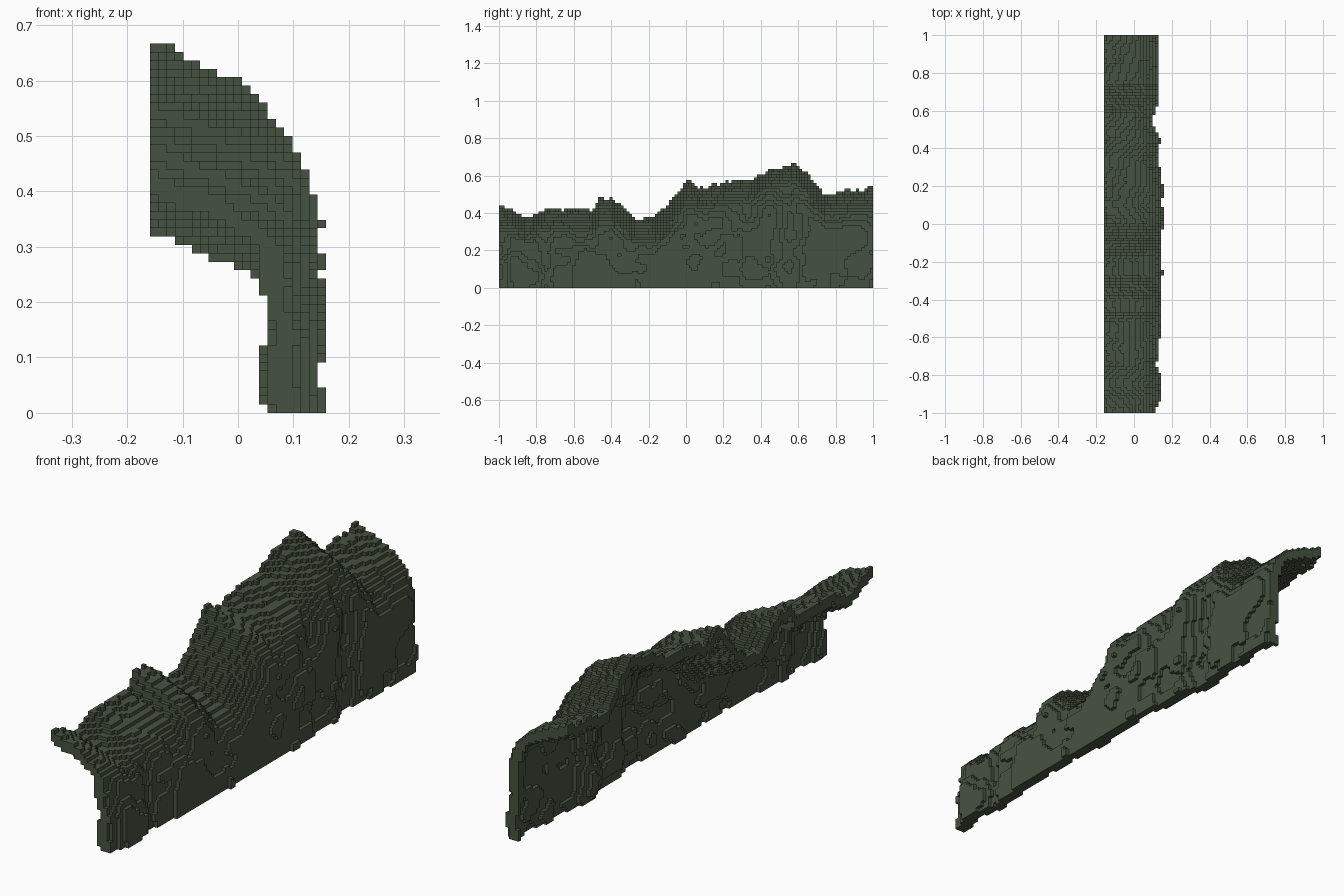
import bpy, bmesh, math
from mathutils import Vector, noise

if "Cube" in bpy.data.objects:
    bpy.data.objects.remove(bpy.data.objects["Cube"])

# voxel grid
NX, NY, NZ = 21, 132, 46
C = 2.0 / NY
X0 = -NX * C / 2

# crest height along y, and furthest reach of the wall along y
CREST = [(-1, .44), (-.95, .42), (-.85, .38), (-.75, .425), (-.5, .42), (-.46, .49), (-.4, .49),
         (-.36, .45), (-.3, .4), (-.27, .365), (-.18, .37), (-.1, .45), (0, .57), (.1, .54), (.2, .565),
         (.35, .58), (.42, .62), (.5, .645), (.58, .67), (.63, .63), (.7, .55), (.75, .505), (.85, .52), (1, .54)]
REACH = [(-1, .11), (-.97, .115), (-.93, .14), (-.8, .14), (-.75, .11), (-.7, .13), (-.6, .14),
         (-.3, .14), (-.27, .15), (-.1, .14), (.05, .155), (.18, .15), (.28, .14), (.33, .12),
         (.45, .135), (.5, .11), (.55, .09), (.6, .11), (.65, .13), (.9, .13), (1, .12)]


def lerp_table(table, t):
    for (a, va), (b, vb) in zip(table, table[1:]):
        if t <= b:
            return va + (vb - va) * max(0, (t - a) / (b - a))
    return table[-1][1]


def relief(y, z):
    # craggy dents, 0 at the furthest reach
    n = noise.noise(Vector((y * 5, z * 8, 3.1))) + .6 * noise.noise(Vector((y * 12, z * 14, 7.7)))
    return .028 * max(0, min(1.2, n + .3))


def solid(x, z, crest, reach):
    # under a gently sloping roof that rounds over into an upright wall
    u = (x + .16) / (reach + .16)
    return u <= 1 and z <= crest - .11 * max(u, 0) - .12 * max(u, 0) ** 8


# fill the cells of the curved shell
filled = set()
for j in range(NY):
    y = -1 + (j + .5) * C
    ridge = lerp_table(CREST, y)
    ragged = .02 * noise.noise(Vector((y * 25, 0, 0)))
    reach = lerp_table(REACH, y) + .004
    for k in range(NZ):
        z = (k + .5) * C
        wall = reach - relief(y, z)
        t = .045 + .016 * noise.noise(Vector((y * 6, z * 9, 20)))
        for i in range(NX):
            x = X0 + (i + .5) * C
            crest = ridge + ragged * max(0, -x / .16) + .014 * noise.noise(Vector((y * 8, x * 12, 5)))
            if solid(x, z, crest, wall) and not (
                    solid(x + t, z, crest, wall) and solid(x, z + .045, crest, wall)):
                filled.add((i, j, k))

# skin the exposed cell sides
bm = bmesh.new()
verts = {}


def corner(p):
    if p not in verts:
        verts[p] = bm.verts.new((X0 + p[0] * C, -1 + p[1] * C, p[2] * C))
    return verts[p]


for cell in filled:
    for axis in range(3):
        b, c = (axis + 1) % 3, (axis + 2) % 3
        for side in (0, 1):
            near = list(cell)
            near[axis] += 2 * side - 1
            if tuple(near) in filled:
                continue
            ring = []
            for db, dc in ((0, 0), (1, 0), (1, 1), (0, 1)):
                p = list(cell)
                p[axis] += side
                p[b] += db
                p[c] += dc
                ring.append(corner(tuple(p)))
            bm.faces.new(ring if side else ring[::-1])

mesh = bpy.data.meshes.new("cliff_shell")
bm.to_mesh(mesh)
bm.free()
cliff = bpy.data.objects.new("cliff_shell", mesh)
bpy.context.collection.objects.link(cliff)

moss = bpy.data.materials.new("dark moss green")
moss.diffuse_color = (.062, .085, .052, 1)
moss.use_nodes = True
moss.node_tree.nodes["Principled BSDF"].inputs["Base Color"].default_value = moss.diffuse_color
mesh.materials.append(moss)
